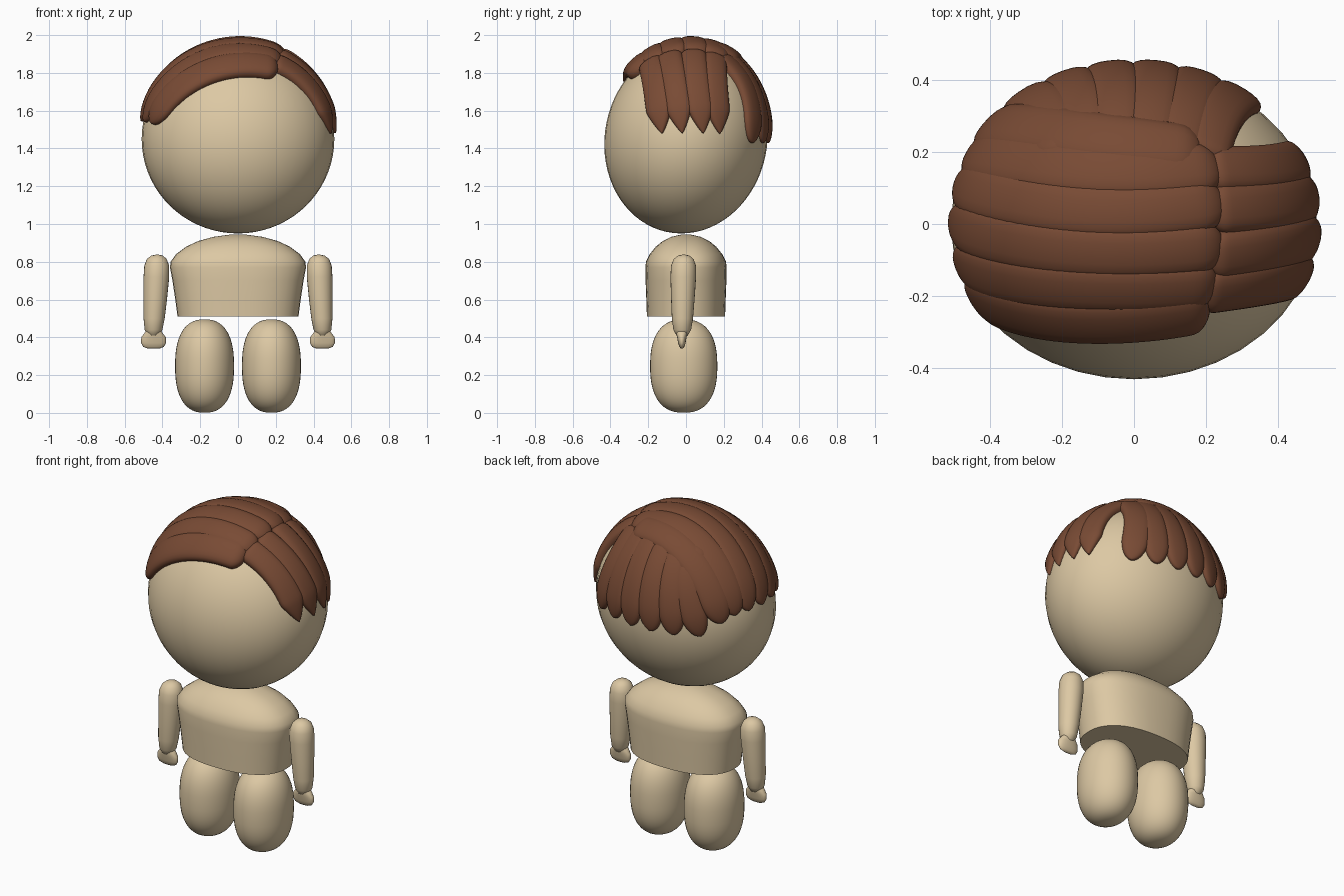
import bpy, bmesh, math
from mathutils import Vector

if "Cube" in bpy.data.objects:
    bpy.data.objects.remove(bpy.data.objects["Cube"])

def material(name, rgb):
    m = bpy.data.materials.new(name)
    m.diffuse_color = (*rgb, 1)
    m.use_nodes = True
    m.node_tree.nodes["Principled BSDF"].inputs["Base Color"].default_value = m.diffuse_color
    return m

SKIN = material("tan", (0.72, 0.58, 0.37))
HAIR = material("brown", (0.19, 0.07, 0.035))
C, R = Vector((0, 0, 1.45)), Vector((0.51, 0.432, 0.5))   # head centre and radii

def loft(name, rings, mat, sharp=40):
    """Skin a list of closed rings and cap both ends."""
    bm = bmesh.new()
    rows = [[bm.verts.new(p) for p in ring] for ring in rings]
    n = len(rows[0])
    for a, b in zip(rows, rows[1:]):
        for i in range(n):
            bm.faces.new((a[i], a[(i + 1) % n], b[(i + 1) % n], b[i]))
    bm.faces.new(rows[0][::-1])
    bm.faces.new(rows[-1])
    bmesh.ops.recalc_face_normals(bm, faces=bm.faces)
    me = bpy.data.meshes.new(name)
    bm.to_mesh(me)
    bm.free()
    me.materials.append(mat)
    ob = bpy.data.objects.new(name, me)
    bpy.context.collection.objects.link(ob)
    bpy.ops.object.select_all(action='DESELECT')
    ob.select_set(True)
    bpy.context.view_layer.objects.active = ob
    bpy.ops.object.shade_smooth_by_angle(angle=math.radians(sharp))
    return ob

def spow(v, e):
    return math.copysign(abs(v) ** e, v)

def oval(cx, cy, z, rx, ry, e=1.0, n=40):
    """Horizontal superellipse ring."""
    return [(cx + rx * spow(math.cos(a), e), cy + ry * spow(math.sin(a), e), z)
            for a in (2 * math.pi * i / n for i in range(n))]

def egg(name, cx, cy, cz, r, e, mat, n=28):
    """Superellipsoid; e below 1 makes the sides fuller."""
    rings = []
    for i in range(n + 1):
        a = math.pi * (0.002 + 0.996 * i / n) - math.pi / 2
        k = max(spow(math.cos(a), e), 0.002)
        rings.append(oval(cx, cy, cz + r[2] * spow(math.sin(a), e), r[0] * k, r[1] * k))
    return loft(name, rings, mat, 60)

# Head, leaning slightly back towards the top
head = egg("head", 0, 0, C.z, R, 1.0, SKIN, 36)
for v in head.data.vertices:
    v.co.y += 0.025 * (v.co.z - C.z) / R.z

# Torso: flat base, flared chest, domed shoulders
prof = [(0.51, 0.32, 0.207), (0.6, 0.332, 0.21), (0.7, 0.347, 0.214), (0.77, 0.36, 0.215),
        (0.80, 0.357, 0.212), (0.84, 0.328, 0.192), (0.88, 0.275, 0.16), (0.91, 0.21, 0.123),
        (0.932, 0.13, 0.078), (0.943, 0.05, 0.03), (0.945, 0.005, 0.003)]
loft("torso", [oval(0, 0, z, rx, ry, 0.85) for z, rx, ry in prof], SKIN)

# Arms, hands and legs on both sides
arm = [(0.838, 0.428, 0.005), (0.833, 0.428, 0.03), (0.815, 0.43, 0.052), (0.78, 0.43, 0.066),
       (0.72, 0.432, 0.068), (0.6, 0.438, 0.062), (0.5, 0.444, 0.056), (0.44, 0.447, 0.047),
       (0.41, 0.447, 0.03), (0.395, 0.447, 0.005)]
hand = [(0.45, 0.03, 0.03), (0.42, 0.05, 0.03), (0.4, 0.065, 0.025), (0.37, 0.066, 0.02),
        (0.35, 0.055, 0.013), (0.34, 0.03, 0.005)]
for side, s in (("left", 1), ("right", -1)):
    loft(side + "_arm", [oval(s * x, -0.012 - 0.02 * (0.84 - z), z, r, r, 1, 24)
                         for z, x, r in arm], SKIN, 60)
    loft(side + "_hand", [oval(s * 0.447, -0.022, z, rx, ry, 0.9, 24)
                          for z, rx, ry in hand], SKIN, 60)
    egg(side + "_leg", s * 0.177, -0.012, 0.248, (0.156, 0.178, 0.247), 0.82, SKIN)

# Hair: flattened locks swept over the head surface
def on_head(p, lift):
    d = Vector(((p[i] - C[i]) / R[i] for i in range(3))).normalized()
    nrm = Vector((d[i] / R[i] for i in range(3))).normalized()
    pos = Vector((C[i] + R[i] * d[i] for i in range(3)))
    pos.y += 0.02 * d.z
    return pos + nrm * lift, nrm

def lock(name, p0, pm, p1, width, thick=0.047, tip=2.0, tip_start=0.86, lift=0.003, steps=40):
    p0, pm, p1 = map(Vector, (p0, pm, p1))
    def at(t):
        q = p0 * (2 * (t - .5) * (t - 1)) + pm * (4 * t * (1 - t)) + p1 * (2 * t * (t - .5))
        return on_head(q, lift * (1 - t))
    rings = []
    for i in range(steps + 1):
        t = 0.5 - 0.5 * math.cos(math.pi * (0.004 + 0.992 * i / steps))
        pos, nrm = at(t)
        tan = (at(t + 0.01)[0] - at(t - 0.01)[0]).normalized()
        side = tan.cross(nrm).normalized()
        start = math.sqrt(1 - (1 - min(t / 0.09, 1)) ** 2)
        end = max(1 - (max(0, t - tip_start) / (1 - tip_start)) ** tip, 0.0) ** (0.5 if tip > 1.5 else 0.8)
        w = max(width * start * end, 0.001)
        h = max(thick * (1 - 0.3 * t) * start * (0.35 + 0.65 * end), 0.001)
        rings.append([pos + side * w * spow(math.cos(a), 0.8) + nrm * h * spow(math.sin(a), 0.8)
                      for a in (2 * math.pi * k / 20 for k in range(20))])
    return loft(name, rings, HAIR, 60)

# Long locks combed from the parting to the figure's right: start y, middle, end y
for i, (y0, ym, zm, y1, w) in enumerate([
        (-0.275, -0.28, 1.81, -0.20, 0.085), (-0.185, -0.19, 1.88, -0.10, 0.078),
        (-0.07, -0.09, 1.92, 0.01, 0.078), (0.04, 0.02, 1.93, 0.11, 0.078),
        (0.14, 0.13, 1.9, 0.20, 0.08)]):
    lock(f"swept_lock_{i + 1}", (0.24, y0, 1.87), (-0.15, ym, zm), (-0.49, y1, 1.54), w)
lock("swept_lock_6", (0.19, 0.17, 1.87), (-0.17, 0.23, 1.85), (-0.41, 0.25, 1.5), 0.085, 0.05)

# Short pointed locks falling from the parting to the other side
for i, (y0, y1, w) in enumerate([(-0.21, -0.13, 0.072), (-0.1, -0.02, 0.07),
                                 (0.02, 0.09, 0.07), (0.13, 0.19, 0.068)]):
    lock(f"side_lock_{i + 1}", (0.19, y0, 1.87), (0.40, (y0 + y1) / 2 - 0.01, 1.74),
         (0.5, y1, 1.48), w, 0.042, 1.2, 0.78, 0)

# Locks hanging down the back
for i in range(6):
    x0, x1 = 0.2 - 0.085 * i, 0.31 - 0.128 * i
    y1 = 0.43 * math.sqrt(1 - (x1 / 0.52) ** 2)
    lock(f"back_lock_{i + 1}", (x0, 0.16, 1.89), ((x0 + x1) / 2 + 0.015, 0.34, 1.75),
         (x1, y1, 1.43), 0.073, 0.042, 2.0, 0.82, 0)
